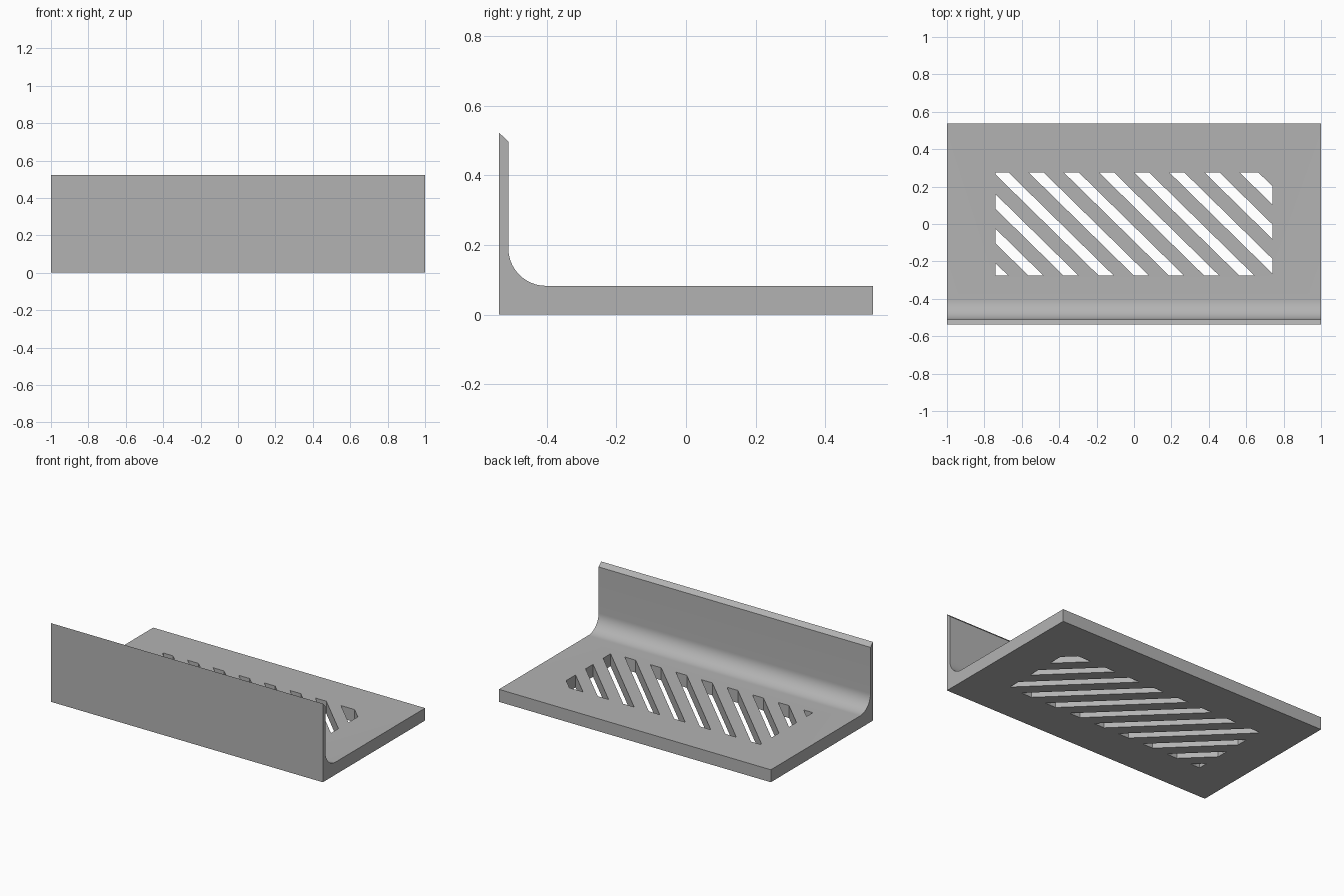
import bpy, bmesh, math
from mathutils import Vector

cube = bpy.data.objects.get("Cube")
if cube:
    bpy.data.objects.remove(cube, do_unlink=True)

HALF_X, HALF_Y = 1.0, 0.537
DECK_Z, WALL_Y, RADIUS = 0.083, -0.51, 0.108

# One plain grey material
grey = bpy.data.materials.new("plain grey")
grey.use_nodes = True
colour = (0.45, 0.45, 0.45, 1)
grey.diffuse_color = colour
grey.node_tree.nodes["Principled BSDF"].inputs["Base Color"].default_value = colour


def make_object(name, bm):
    bmesh.ops.recalc_face_normals(bm, faces=bm.faces)
    mesh = bpy.data.meshes.new(name)
    bm.to_mesh(mesh)
    bm.free()
    obj = bpy.data.objects.new(name, mesh)
    bpy.context.collection.objects.link(obj)
    mesh.materials.append(grey)
    return obj


# Bracket: L-shaped side profile with a filleted inner corner, extruded along x
profile = [(-HALF_Y, 0), (HALF_Y, 0), (HALF_Y, DECK_Z)]
STEPS = 16
for i in range(STEPS + 1):
    a = math.radians(270 - 90 * i / STEPS)
    profile.append((WALL_Y + RADIUS * (1 + math.cos(a)),
                    DECK_Z + RADIUS * (1 + math.sin(a))))
profile += [(WALL_Y, 0.497), (-HALF_Y, 0.523)]

bm = bmesh.new()
face = bm.faces.new([bm.verts.new((-HALF_X, y, z)) for y, z in profile])
ext = bmesh.ops.extrude_face_region(bm, geom=[face])
bmesh.ops.translate(bm, vec=(2 * HALF_X, 0, 0),
                    verts=[v for v in ext["geom"] if isinstance(v, bmesh.types.BMVert)])
bracket = make_object("slotted_bracket", bm)

# Slot cutters: diagonal strips trimmed to a rectangular window
WIN_X, WIN_Y, PITCH, WIDTH, SLANT = 0.74, 0.276, 0.188, 0.08, 1.02
normal = Vector((1, SLANT, 0))
cut = bmesh.new()
for k in range(-5, 6):
    strip = bmesh.new()
    bmesh.ops.create_cube(strip, size=2)
    bmesh.ops.scale(strip, vec=(WIN_X, WIN_Y, 0.2), verts=strip.verts)
    middle = -0.054 + PITCH * k
    right = WIDTH / 2 + (0.02 if k == 5 else 0)
    for offset, side in ((-WIDTH / 2, -1), (right, 1)):
        res = bmesh.ops.bisect_plane(
            strip, geom=strip.verts[:] + strip.edges[:] + strip.faces[:],
            plane_co=(middle + offset, 0, 0), plane_no=normal * side, clear_outer=True)
        rim = [e for e in res["geom_cut"] if isinstance(e, bmesh.types.BMEdge)]
        bmesh.ops.holes_fill(strip, edges=rim, sides=0)
    part = bpy.data.meshes.new("strip")
    strip.to_mesh(part)
    strip.free()
    cut.from_mesh(part)
    bpy.data.meshes.remove(part)
cutter = make_object("slot_cutter", cut)
cutter.hide_render = True

# Cut the slots and keep the finished mesh
mod = bracket.modifiers.new("slots", 'BOOLEAN')
mod.operation = 'DIFFERENCE'
mod.solver = 'EXACT'
mod.object = cutter
bpy.ops.object.select_all(action='DESELECT')
bpy.context.view_layer.objects.active = bracket
bracket.select_set(True)
bpy.ops.object.modifier_apply(modifier=mod.name)
bpy.data.objects.remove(cutter, do_unlink=True)

# Smooth fillet, sharp edges elsewhere
bpy.ops.object.shade_smooth_by_angle(angle=math.radians(30))
